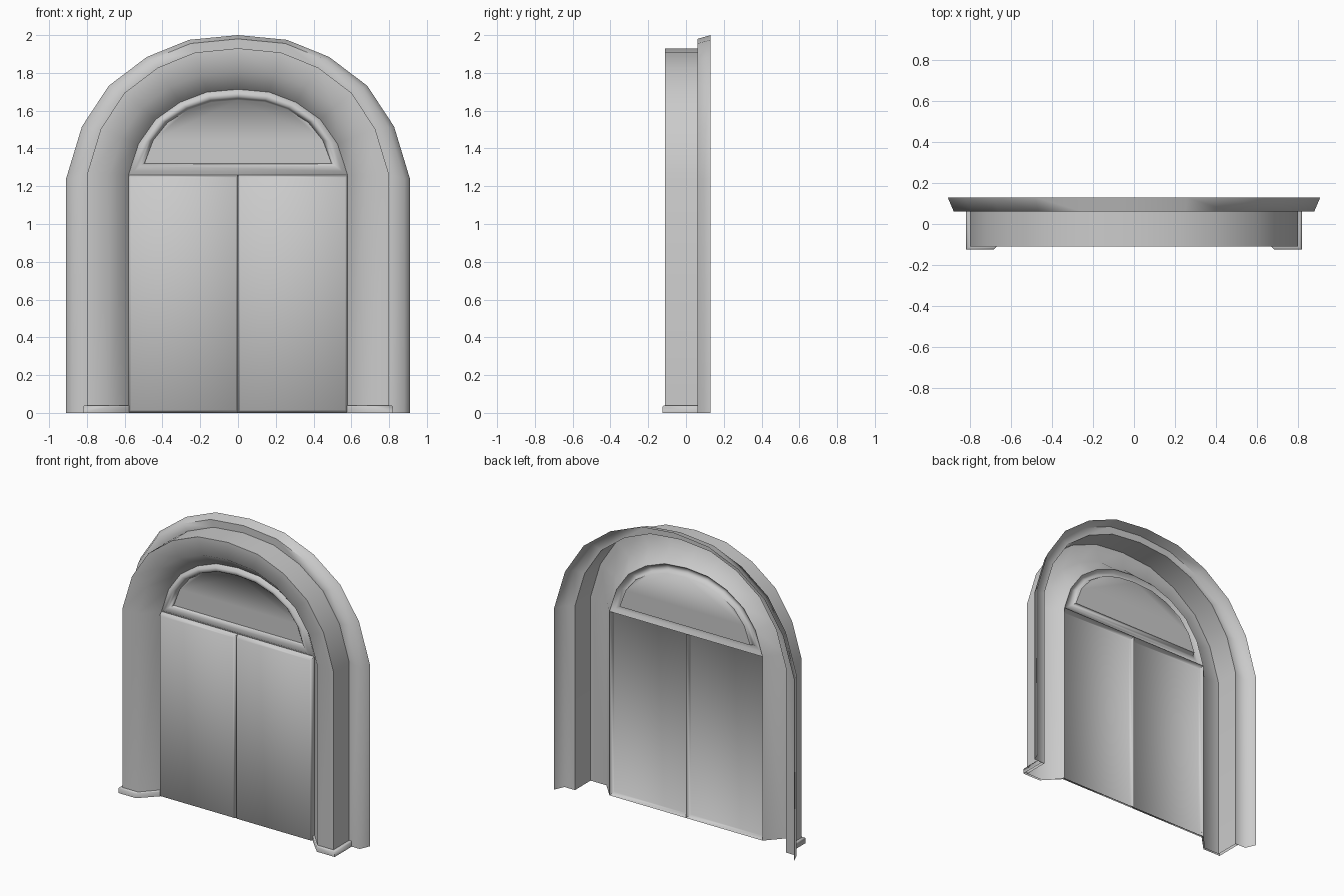
import bpy, bmesh, math

cube = bpy.data.objects.get("Cube")
if cube:
    bpy.data.objects.remove(cube)

stone = bpy.data.materials.new("warm_grey")
stone.use_nodes = True
grey = (0.6, 0.6, 0.6, 1)
stone.diffuse_color = grey
stone.node_tree.nodes["Principled BSDF"].inputs["Base Color"].default_value = grey

# Quarter of the arch curve as fractions of half width and rise
QUARTER = [(1, 0), (.908, .363), (.752, .647), (.53, .848), (.285, .967), (0, 1)]
SPRING = 1.26


def arch(half, spring, top, y):
    """Arch from its left foot over the crown to its right foot."""
    left = [(-half * u, y, spring + (top - spring) * v) for u, v in QUARTER]
    return left + [(-x, y, z) for x, y, z in reversed(left[:-1])]


def arch_with_legs(half, spring, top, y):
    return [(-half, y, 0)] + arch(half, spring, top, y) + [(half, y, 0)]


def rectangle(x0, x1, z0, z1, y):
    return [(x0, y, z0), (x0, y, z1), (x1, y, z1), (x1, y, z0)]


def loft(name, rows, closed=False, cap=False, flip=False):
    """Skin a sheet across rows of points, optionally filling the last row."""
    bm = bmesh.new()
    grid = [[bm.verts.new(p) for p in row] for row in rows]
    n = len(rows[0])
    for a, b in zip(grid, grid[1:]):
        for j in range(n if closed else n - 1):
            k = (j + 1) % n
            bm.faces.new((a[j], b[j], b[k], a[k]))
    if cap:
        bm.faces.new(list(reversed(grid[-1])))
    if flip:
        bmesh.ops.reverse_faces(bm, faces=bm.faces[:])
    bm.normal_update()
    mesh = bpy.data.meshes.new(name)
    bm.to_mesh(mesh)
    bm.free()
    mesh.materials.append(stone)
    obj = bpy.data.objects.new(name, mesh)
    bpy.context.collection.objects.link(obj)
    bpy.ops.object.select_all(action='DESELECT')
    obj.select_set(True)
    bpy.context.view_layer.objects.active = obj
    bpy.ops.object.shade_smooth_by_angle(angle=math.radians(72))
    return obj


# Flared flange against the wall
loft("back_flange", [arch_with_legs(.91, 1.24, 2.0, .13),
                     arch_with_legs(.88, 1.24, 1.98, .06),
                     arch_with_legs(.80, SPRING, 1.93, .06)])

# Projecting surround with splayed reveal
loft("arch_surround", [arch_with_legs(.80, SPRING, 1.93, .06),
                       arch_with_legs(.80, SPRING, 1.93, -.11),
                       arch_with_legs(.68, SPRING, 1.81, -.11),
                       arch_with_legs(.58, SPRING, 1.713, 0)])

# Half-round window above the doors with rounded frame
loft("fanlight", [arch(.58, SPRING, 1.713, 0),
                  arch(.55, 1.28, 1.695, -.022),
                  arch(.52, 1.305, 1.675, -.022),
                  arch(.503, 1.316, 1.664, -.01),
                  arch(.495, 1.32, 1.656, .012)], closed=True, cap=True)

# Door leaves and foot mouldings on both sides
wall_path = [(.80, .06), (.80, -.11), (.68, -.11), (.58, 0)]
foot_path = [(.82, .06), (.82, -.125), (.685, -.125), (.575, -.012)]
lip_path = [(.815, .06), (.815, -.12), (.684, -.12), (.575, -.008)]
for side, s in (("right", -1), ("left", 1)):
    x0, x1 = sorted((0, s * .58))
    loft(side + "_door", [rectangle(x0, x1, 0, SPRING, 0),
                          rectangle(x0 + .008, x1 - .008, .01, SPRING - .01, -.03),
                          rectangle(x0 + .012, x1 - .012, .014, SPRING - .014, -.035)],
         closed=True, cap=True)
    loft(side + "_foot", [[(s * x, y, z) for x, y in path] for path, z in
                          ((foot_path, 0), (foot_path, .032), (lip_path, .038), (wall_path, .038))],
         flip=(s < 0))
